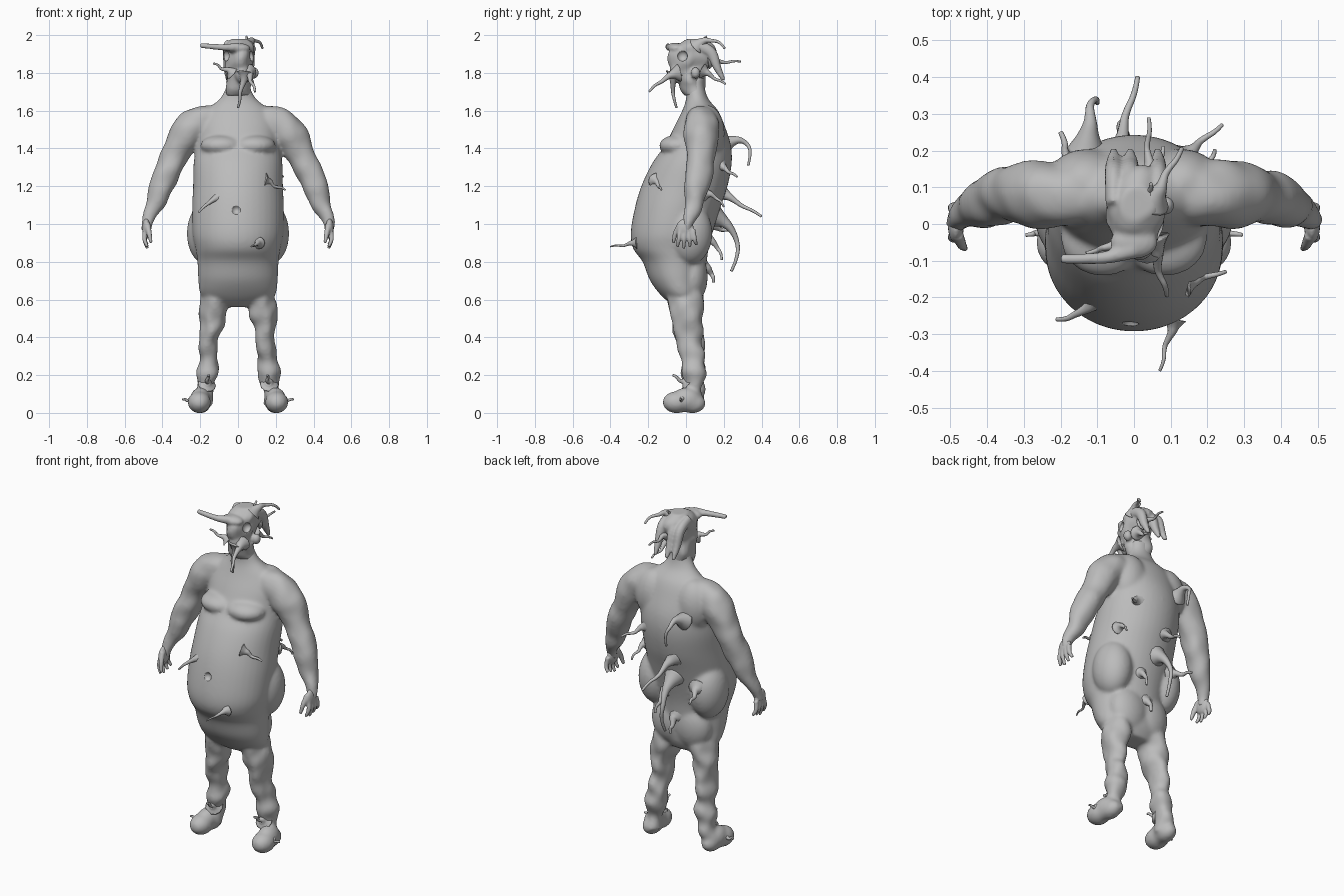
import bpy, bmesh, math
from mathutils import Vector, Matrix, noise

cube = bpy.data.objects.get("Cube")
if cube:
    bpy.data.objects.remove(cube)

UNIT = 0.01  # all part sizes are given in hundredths

grey = bpy.data.materials.new("grey_flesh")
grey.use_nodes = True
colour = (0.5, 0.5, 0.5, 1)
grey.diffuse_color = colour
grey.node_tree.nodes["Principled BSDF"].inputs["Base Color"].default_value = colour


def spline(points, steps=6):
    """Resample (x, y, z, radius[, depth radius]) points with a Catmull-Rom curve."""
    p = [Vector(q if len(q) == 5 else (*q, q[3])) * UNIT for q in points]
    p = [p[0] * 2 - p[1]] + p + [p[-1] * 2 - p[-2]]
    path = []
    for a, b, c, d in zip(p, p[1:], p[2:], p[3:]):
        for i in range(steps):
            t = i / steps
            path.append(b + ((c - a) * t + (a * 2 - b * 5 + c * 4 - d) * t ** 2
                             + (b * 3 - a - c * 3 + d) * t ** 3) / 2)
    return path + [p[-2]]


def tube(bm, points, sides=16, flat=False, lumps=0):
    """Closed loft along a path; flat keeps every ring horizontal."""
    path = spline(points)
    centres = [Vector(q[:3]) for q in path]
    across = None
    rings = []
    for i, q in enumerate(path):
        along = centres[min(i + 1, len(path) - 1)] - centres[max(i - 1, 0)]
        along = Vector((0, 0, 1)) if flat else along.normalized()
        if across is None:
            across = Vector((0, 1, 0)) if abs(along.x) > 0.8 else Vector((1, 0, 0))
        across = (across - along * across.dot(along)).normalized()
        deep = along.cross(across)
        ring = []
        for k in range(sides):
            angle = math.tau * k / sides
            offset = across * math.cos(angle) * q[3] + deep * math.sin(angle) * q[4]
            co = centres[i] + offset
            co += offset.normalized() * noise.noise(co * 12) * lumps * UNIT
            ring.append(bm.verts.new(co))
        rings.append(ring)
    for lower, upper in zip(rings, rings[1:]):
        for k in range(sides):
            bm.faces.new((lower[k - 1], lower[k], upper[k], upper[k - 1]))
    bm.faces.new(rings[0])
    bm.faces.new(rings[-1])


def ball(bm, centre, size):
    matrix = Matrix.Translation(Vector(centre) * UNIT) @ Matrix.Diagonal((*Vector(size) * UNIT, 1))
    bmesh.ops.create_uvsphere(bm, u_segments=24, v_segments=16, radius=1, matrix=matrix)


def finish(bm, name, voxel=0, relax=0):
    """Turn the bmesh into a smooth object, fused into one skin if voxel is set."""
    bmesh.ops.recalc_face_normals(bm, faces=bm.faces)
    for face in bm.faces:
        face.smooth = True
    mesh = bpy.data.meshes.new(name)
    bm.to_mesh(mesh)
    bm.free()
    mesh.materials.append(grey)
    obj = bpy.data.objects.new(name, mesh)
    bpy.context.collection.objects.link(obj)
    if voxel:
        fuse = obj.modifiers.new("fuse", 'REMESH')
        fuse.mode = 'VOXEL'
        fuse.voxel_size = voxel * UNIT
        fuse.use_smooth_shade = True
        smooth = obj.modifiers.new("relax", 'SMOOTH')
        smooth.iterations = relax
    return obj


def dent(obj, name, centre, size):
    bm = bmesh.new()
    ball(bm, centre, size)
    cutter = finish(bm, name)
    cutter.hide_render = True
    cutter.display_type = 'WIRE'
    cut = obj.modifiers.new("dent", 'BOOLEAN')
    cut.operation = 'DIFFERENCE'
    cut.object = cutter


def tendril(name, root, tip, bow=0, girth=1):
    """Wavy spike with a flared root, bowed at right angles to its run in the side plane."""
    root, tip = Vector(root), Vector(tip)
    run = tip - root
    bend = root + run / 2 + Vector((0, -run.z, run.y)) * bow
    points = []
    for i in range(9):
        t = i / 8
        s = 1 - t
        co = root * s * s + bend * 2 * s * t + tip * t * t
        co += Vector((1, 0, 1)) * math.sin(t * 9) * s * t * 2
        points.append((*co, (0.5 + s * 0.6 + 3 * s ** 6) * girth))
    bm = bmesh.new()
    tube(bm, points, 12)
    finish(bm, name)


# Torso rings: height, front, back, half width
torso = [(56, -6, 6, 12), (62, -13, 9, 19.5), (70, -19, 10, 21), (80, -23, 11, 21.5),
         (87, -28, 12, 22.5), (95, -29.3, 14, 24), (108, -27.2, 18, 24.3), (120, -23.7, 22, 23.8),
         (132, -18, 24.2, 23.5), (142, -11, 23.7, 22), (152, -6, 20.5, 21), (160, -2, 17, 17),
         (166, 0, 12, 10), (172, 0, 10, 6.5), (178, 0, 10, 6)]
bm = bmesh.new()
tube(bm, [(0, (f + b) / 2, z, w, (b - f) / 2) for z, f, b, w in torso], 40, flat=True)
arm = [(10, 8, 156, 7), (20, 8, 153.5, 9), (27.5, 8, 147, 9.2), (33.5, 8, 136, 7.4),
       (40, 6, 122, 7), (44.5, 4, 110, 5.2), (48, 1, 101, 3.2), (48.5, 0, 96, 2.2)]
leg = [(10, 0, 68, 8, 8), (12.5, 0, 55, 7.4, 9), (14.3, 1, 43, 5.4, 8.3), (15.5, 3, 33, 5, 7),
       (16, 4, 24, 6, 6), (17, 4, 16, 4.4, 5.8), (18.5, 4, 5, 4.5, 5)]
for s in (-1, 1):
    # Chest, flank folds, shoulder blades, buttocks
    ball(bm, (s * 8.5, -4, 141.5), (11.5, 10.3, 5.8))
    ball(bm, (s * 16.8, 2, 95), (10.3, 12, 16.5))
    ball(bm, (s * 13, 11, 148), (11, 9.5, 15))
    ball(bm, (s * 7, 3.5, 72), (12, 8, 14))
    # Limbs and feet
    tube(bm, [(s * x, *rest) for x, *rest in arm], 20, lumps=1.2)
    tube(bm, [(s * x, *rest) for x, *rest in leg], 20, lumps=2.6)
    ball(bm, (s * 20.5, -5, 5.6), (6.2, 7.5, 5.8))
    ball(bm, (s * 20, 0, 6.8), (5.6, 8, 6.6))
    ball(bm, (s * 19.5, 3.5, 5), (5, 7, 5.2))
body = finish(bm, "body", 0.9, 14)
dent(body, "navel_cutter", (-1, -28.5, 107.5), (2.6, 3, 2.6))

# Hands, with spurs on the feet and shins of the same side
for side, s in (("right", -1), ("left", 1)):
    bm = bmesh.new()
    ball(bm, (s * 48.5, -0.5, 97.5), (2.2, 4.6, 5.4))
    for i in range(4):
        y = i * 2.8 - 3.8
        tube(bm, [(s * 49, y * 0.8, 97, 1.4), (s * 49.5, y, 92, 1.2),
                  (s * 48, y * 1.2, 87 + abs(i - 1), 0.8)], 10)
    tube(bm, [(s * 48, -3, 100, 1.6), (s * 47, -5.5, 95, 1.4), (s * 46, -6.8, 90, 0.8)], 10)
    finish(bm, side + "_hand", 0.5, 2)
    tendril(side + "_foot_spur", (s * 23, -2, 7), (s * 29.5, -3, 7))
    tendril(side + "_shin_spike", (s * 16.5, 1, 15), (s * 15.5, -7, 20), girth=1.2)

# Head: narrow skull with brow, snout, ear and hanging crests
bm = bmesh.new()
skull = [(168, 5, 6, 5), (175, 3, 6.6, 7.5), (182, 1.5, 7, 9.5), (189, 2.5, 7.4, 11.5),
         (194, 4, 7.2, 10.5), (198, 6, 4.5, 5)]
tube(bm, [(0.5, y, z, rx, ry) for z, y, rx, ry in skull], 24, flat=True, lumps=3)
ball(bm, (0, -5, 193), (6.5, 4.5, 2.8))
ball(bm, (2, -4.5, 181), (4, 4, 6.5))
ball(bm, (8.5, 5, 180), (2.5, 2.5, 3))
tube(bm, [(0, -7, 193.5, 2.5), (-7, -9, 193.5, 1.8), (-14, -9.5, 194, 1.5), (-20, -9.5, 194.5, 1.3)], 12)
for x in (-5.5, -1, 6.5):
    tube(bm, [(x, 5, 195, 2.2, 3), (x, 13, 191, 2.5, 3), (x, 16.5, 183, 2.2), (x, 20, 176, 1)], 12)
head = finish(bm, "head", 0.7, 4)
for side, x in (("right", -6.5), ("left", 7.5)):
    dent(head, side + "_eye_cutter", (x, -2, 189), (2.5, 2.8, 2.8))

# Head horns and chin tendrils
tendril("cheek_horn", (-3, -5, 180), (-13, -8, 185))
tendril("crown_horn", (5, 6, 194), (13, 20.5, 193), 0.55, 1.2)
tendril("crown_spike", (4, 5, 193), (4.5, 11, 199.3))
tendril("chin_tendril", (3.5, -6, 180), (0, -5, 161.5), -0.15, 1.2)
tendril("chin_spike", (5, -4, 180), (9, -19.5, 170), -0.15, 1.2)
tendril("nape_spike", (4, 12, 186), (4, 29, 186))
tendril("neck_spike", (5, 9, 181), (8, 21, 174))

# Belly spikes
tendril("belly_spike", (11, -26, 90), (7, -40, 88), girth=0.8)
tendril("right_belly_spike", (-10, -20, 114), (-21, -26, 106), -0.4, 1.1)
tendril("left_belly_spike", (14, -16, 123), (25, -13, 118))

# Back tendrils
tendril("upper_back_tendril", (-13, 20, 142), (-10, 33, 131), 1, 1.3)
tendril("middle_back_tendril", (-5, 18, 117), (1, 40, 104), girth=1.3)
tendril("lower_back_tendril", (-3, 15, 104), (-3, 24, 75), 0.5, 1.5)
tendril("left_back_spike", (13, 18, 131), (24, 27, 125), girth=1.1)
tendril("left_flank_spike", (19, 10, 116), (22, 20, 109), 0.3)
tendril("right_flank_spike", (-16, 12, 99), (-20, 25, 96), girth=1.3)
tendril("hip_spike", (5, 11, 92), (7, 19, 81), 0.3, 1.2)
tendril("rump_spike", (0, 9, 77), (0, 14.5, 69), 0.4, 1.5)
